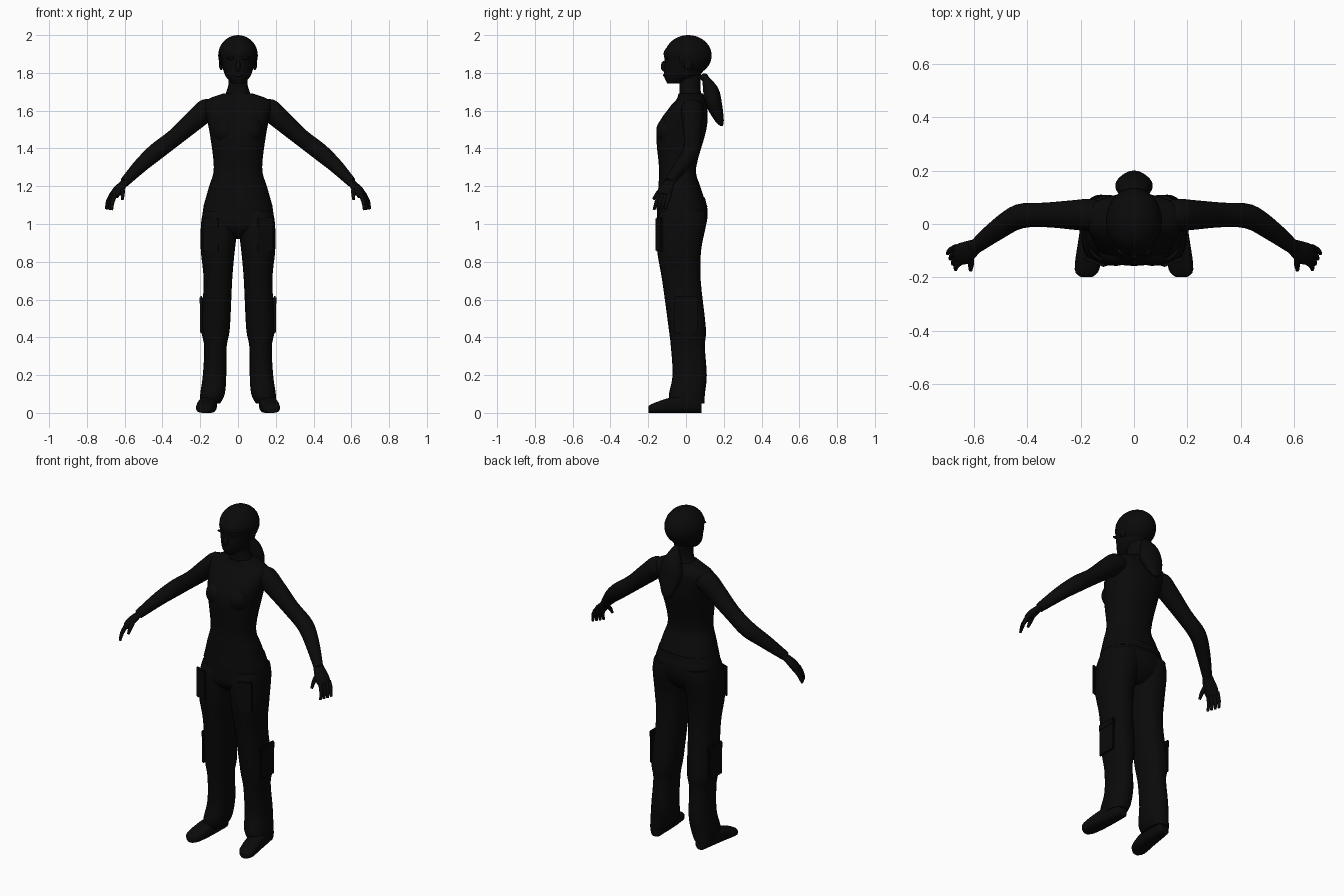
import bpy, bmesh, math
from mathutils import Vector

default_cube = bpy.data.objects.get("Cube")
if default_cube:
    bpy.data.objects.remove(default_cube, do_unlink=True)

colour = [.003] * 3 + [1]
black = bpy.data.materials.new("black")
black.use_nodes = True
black.diffuse_color = colour
black.node_tree.nodes["Principled BSDF"].inputs["Base Color"].default_value = colour
x_axis, y_axis, z_axis = Vector((1, 0, 0)), Vector((0, 1, 0)), Vector((0, 0, 1))


def finish(name, bm):
    bmesh.ops.recalc_face_normals(bm, faces=bm.faces)
    mesh = bpy.data.meshes.new(name)
    for face in bm.faces:
        face.smooth = True
    bm.to_mesh(mesh)
    bm.free()
    mesh.set_sharp_from_angle(angle=math.radians(50))
    mesh.materials.append(black)
    part = bpy.data.objects.new(name, mesh)
    bpy.context.collection.objects.link(part)
    return part


def spline(before, start, end, after, t):
    """Smooth curve from start to end that respects both neighbours."""
    leave, arrive = (end - before) / 2, (after - start) / 2
    bend = start * 2 - end * 2 + leave + arrive
    return start + leave * t + (end * 3 - start * 3 - leave * 2 - arrive) * t ** 2 + bend * t ** 3


def refine(rings, steps=4):
    last = len(rings) - 1
    for i in range(last):
        near = [rings[max(i - 1, 0)], rings[i], rings[i + 1], rings[min(i + 2, last)]]
        for step in range(steps):
            yield [spline(*values, step / steps) for values in zip(*near)]
    yield rings[last]


def loft(name, rings, side=1, sides=24, power=1):
    """Skin rings of (centre, first axis, second axis); side mirrors in x."""
    bm = bmesh.new()
    loops = []
    for centre, first, second in refine(rings):
        loop = []
        for i in range(sides):
            angle = math.tau * i / sides
            c, s = [math.copysign(abs(w) ** power, w) for w in (math.cos(angle), math.sin(angle))]
            point = centre + first * c + second * s
            point.x *= side
            loop.append(bm.verts.new(point))
        loops.append(loop)
    for lower, upper in zip(loops, loops[1:]):
        for i in range(sides):
            bm.faces.new((lower[i - 1], lower[i], upper[i], upper[i - 1]))
    bm.faces.new(loops[0])
    bm.faces.new(loops[-1])
    return finish(name, bm)


def slab(z, inner, outer, front, back):
    """Horizontal ring given by its extents."""
    centre = Vector((inner + outer, front + back, z * 2)) / 2
    return centre, x_axis * (outer - inner) / 2, y_axis * (back - front) / 2


def stack(rows):
    return [slab(z, -half, half, front, back) for z, half, front, back in rows]


def limb(points, radii, flat=1):
    """Rings square to a path, optionally flattened."""
    path = [Vector(p) for p in points]
    rings = []
    for i, radius in enumerate(radii):
        along = (path[min(i + 1, len(path) - 1)] - path[max(i - 1, 0)]).normalized()
        across = z_axis.cross(along).normalized()
        rings.append((path[i], across * radius, along.cross(across) * radius * flat))
    return rings


def ball(name, place, size, keep=None):
    bm = bmesh.new()
    bmesh.ops.create_uvsphere(bm, u_segments=32, v_segments=20, radius=1)
    bmesh.ops.scale(bm, vec=size, verts=bm.verts)
    bmesh.ops.translate(bm, vec=place, verts=bm.verts)
    if keep:
        bmesh.ops.delete(bm, geom=[v for v in bm.verts if not keep(v.co)], context="VERTS")
    return finish(name, bm)


def pocket(name, size, place, turn, side):
    """Rounded patch sewn on the trousers."""
    bm = bmesh.new()
    bmesh.ops.create_cube(bm, size=1)
    bmesh.ops.scale(bm, vec=size, verts=bm.verts)
    bmesh.ops.bevel(bm, geom=bm.edges[:], offset=min(size) / 3, segments=2, affect="EDGES")
    part = finish(name, bm)
    part.location = (place[0] * side, place[1], place[2])
    part.rotation_euler.z = turn * side


# Fitted top with a hem over the trousers
loft("tank_top", stack([
    (1.09, .184, -.155, .114), (1.2, .153, -.146, .075), (1.3, .128, -.143, .054),
    (1.5, .153, -.155, .108), (1.62, .18, -.085, .113), (1.66, .16, -.05, .1),
    (1.69, .08, -.04, .09)]), power=.85)
loft("pelvis", stack([
    (1.14, .17, -.15, .1), (1.06, .187, -.153, .115), (.98, .18, -.15, .1),
    (.92, .06, -.09, .05)]), power=.85)

# Neck, head and hair
loft("neck", stack([(1.64, .1, -.04, .1), (1.71, .056, -.034, .077), (1.8, .05, -.04, .08)]))
loft("head", stack([
    (1.745, .03, -.1, -.03), (1.785, .067, -.116, .07), (1.86, .088, -.112, .115),
    (1.92, .092, -.114, .12), (1.99, .035, -.04, .05)]))
ball("hair", (0, .012, 1.892), (.105, .124, .108),
     lambda p: p.z > 1.92 or p.y > .7 - p.z * .4)
ball("nose", (0, -.117, 1.835), (.014, .016, .028))
ball("lips", (0, -.113, 1.788), (.024, .008, .009))
ball("hair_tie", (0, .098, 1.775), [.022] * 3)
loft("ponytail", stack([
    (1.785, .02, .085, .115), (1.72, .055, .09, .17), (1.64, .07, .1, .19),
    (1.55, .04, .15, .2), (1.52, .014, .18, .195)]))

for side, word in ((1, "left_"), (-1, "right_")):
    # Ear, brow and bust
    ball(word + "ear", (side * .089, .012, 1.845), (.012, .02, .03))
    ball(word + "brow", (side * .036, -.103, 1.878), (.027, .011, .007))
    ball(word + "bust", (side * .068, -.095, 1.495), (.066, .062, .07))

    # Arm, bent forward from the elbow
    loft(word + "arm", limb(
        [(.11, .034, 1.605), (.165, .034, 1.603), (.23, .034, 1.55), (.33, .034, 1.462),
         (.43, .028, 1.385), (.51, -.02, 1.315), (.6, -.09, 1.222)],
        (.05, .06, .055, .046, .046, .039, .026)), side)

    # Hand with fingers fanned between the little and the index finger
    loft(word + "palm", limb([(.585, -.079, 1.237), (.635, -.108, 1.18), (.657, -.118, 1.15)],
                             (.026, .041, .038), flat=.55), side)
    for i, label in enumerate(("little", "ring", "middle", "index")):
        knuckle = Vector((.666, -.088, 1.16)).lerp((.65, -.142, 1.155), i / 3)
        tip = Vector((.698, -.11, 1.08)).lerp((.668, -.17, 1.075), i / 3)
        middle = (knuckle + tip) / 2 + x_axis * .006
        loft(word + label + "_finger", limb([knuckle, middle, tip], (.013, .011, .007)), side, sides=12)
    loft(word + "thumb", limb([(.615, -.11, 1.2), (.611, -.147, 1.166), (.612, -.173, 1.13)],
                              (.014, .012, .007)), side, sides=12)

    # Loose trouser leg, creased at the knee and the cuff
    loft(word + "trouser_leg", [slab(*row) for row in (
        (1.07, .01, .183, -.14, .108), (1, 0, .196, -.155, .107), (.86, .017, .197, -.153, .08),
        (.7, .031, .182, -.126, .078), (.45, .043, .193, -.092, .105), (.35, .06, .179, -.08, .1),
        (.2, .062, .186, -.071, .11), (.1, .07, .2, -.09, .1), (.05, .095, .2, -.082, .098))],
        side, power=.85)

    # Cargo pockets
    pocket(word + "thigh_pocket", (.085, .014, .18), (.145, -.142, .945), .35, side)
    pocket(word + "calf_pocket", (.014, .12, .18), (.194, 0, .51), 0, side)
    pocket(word + "pocket_flap", (.02, .126, .045), (.194, 0, .595), 0, side)

    # Shoe, from heel to toe
    loft(word + "shoe", [(Vector((x, y, high)), x_axis * wide, z_axis * high) for y, x, wide, high in (
        (.082, .15, .026, .03), (.06, .15, .038, .05), (-.07, .162, .048, .042),
        (-.17, .176, .046, .026), (-.198, .178, .022, .018))], side, power=.7)
